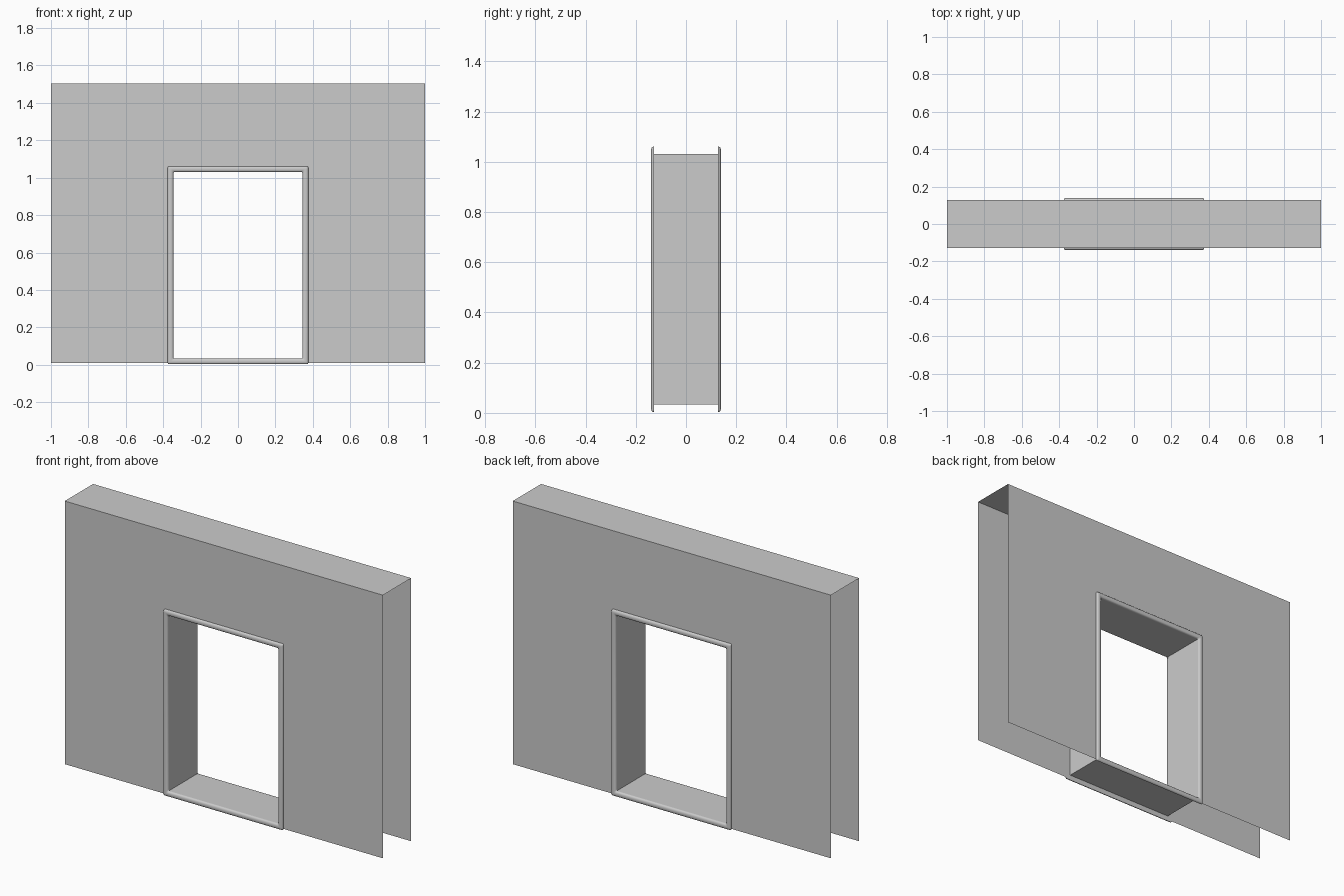
import bpy
import bmesh
from math import sin, cos, pi

cube = bpy.data.objects.get("Cube")
if cube:
    bpy.data.objects.remove(cube, do_unlink=True)

# Main dimensions
WALL_X, WALL_BOTTOM, WALL_TOP, WALL_Y = 1.0, 0.01, 1.505, 0.127
DOOR_X, DOOR_BOTTOM, DOOR_TOP = 0.346, 0.033, 1.031
TRIM_WIDTH, TRIM_DEPTH, CORNER = 0.03, 0.012, 0.008

grey = bpy.data.materials.new("plain_grey")
grey.use_nodes = True
colour = (0.6, 0.6, 0.6, 1)
grey.diffuse_color = colour
grey.node_tree.nodes["Principled BSDF"].inputs["Base Color"].default_value = colour


def rectangle(bm, half_x, bottom, top, y):
    corners = ((-half_x, bottom), (half_x, bottom), (half_x, top), (-half_x, top))
    return [bm.verts.new((x, y, z)) for x, z in corners]


def rounded_rectangle(bm, grow, y, steps=4):
    """Loop around the doorway, grown outwards, with small round corners."""
    x, low, high = DOOR_X + grow - CORNER, DOOR_BOTTOM - grow + CORNER, DOOR_TOP + grow - CORNER
    centres = ((x, high), (-x, high), (-x, low), (x, low))
    loop = []
    for quarter, (cx, cz) in enumerate(centres):
        for i in range(steps + 1):
            a = (quarter + i / steps) * pi / 2
            loop.append(bm.verts.new((cx + CORNER * cos(a), y, cz + CORNER * sin(a))))
    return loop


def bridge(bm, a, b):
    n = len(a)
    for i in range(n):
        j = (i + 1) % n
        bm.faces.new((a[i], a[j], b[j], b[i]))


def finish(bm, name, smooth=False):
    bmesh.ops.recalc_face_normals(bm, faces=bm.faces)
    mesh = bpy.data.meshes.new(name)
    bm.to_mesh(mesh)
    bm.free()
    mesh.materials.append(grey)
    obj = bpy.data.objects.new(name, mesh)
    bpy.context.collection.objects.link(obj)
    if smooth:
        bpy.ops.object.select_all(action="DESELECT")
        obj.select_set(True)
        bpy.context.view_layer.objects.active = obj
        bpy.ops.object.shade_smooth_by_angle(angle=pi / 4)


# Hollow wall: two sheets with a doorway, joined by the top and the door lining
bm = bmesh.new()
outer, inner = [], []
for y in (-WALL_Y, WALL_Y):
    outer.append(rectangle(bm, WALL_X, WALL_BOTTOM, WALL_TOP, y))
    inner.append(rectangle(bm, DOOR_X, DOOR_BOTTOM, DOOR_TOP, y))
    bridge(bm, outer[-1], inner[-1])
bridge(bm, *inner)
bm.faces.new((outer[0][2], outer[0][3], outer[1][3], outer[1][2]))
finish(bm, "hollow_wall")

# Rounded trim around the doorway on both sides
for name, side in (("front_trim", -1), ("back_trim", 1)):
    bm = bmesh.new()
    loops = []
    for i in range(9):
        a = pi * i / 8
        grow = TRIM_WIDTH * (1 - cos(a)) / 2
        loops.append(rounded_rectangle(bm, grow, side * (WALL_Y + TRIM_DEPTH * sin(a) ** 0.7)))
    for a, b in zip(loops, loops[1:]):
        bridge(bm, a, b)
    bridge(bm, loops[-1], loops[0])
    finish(bm, name, smooth=True)
